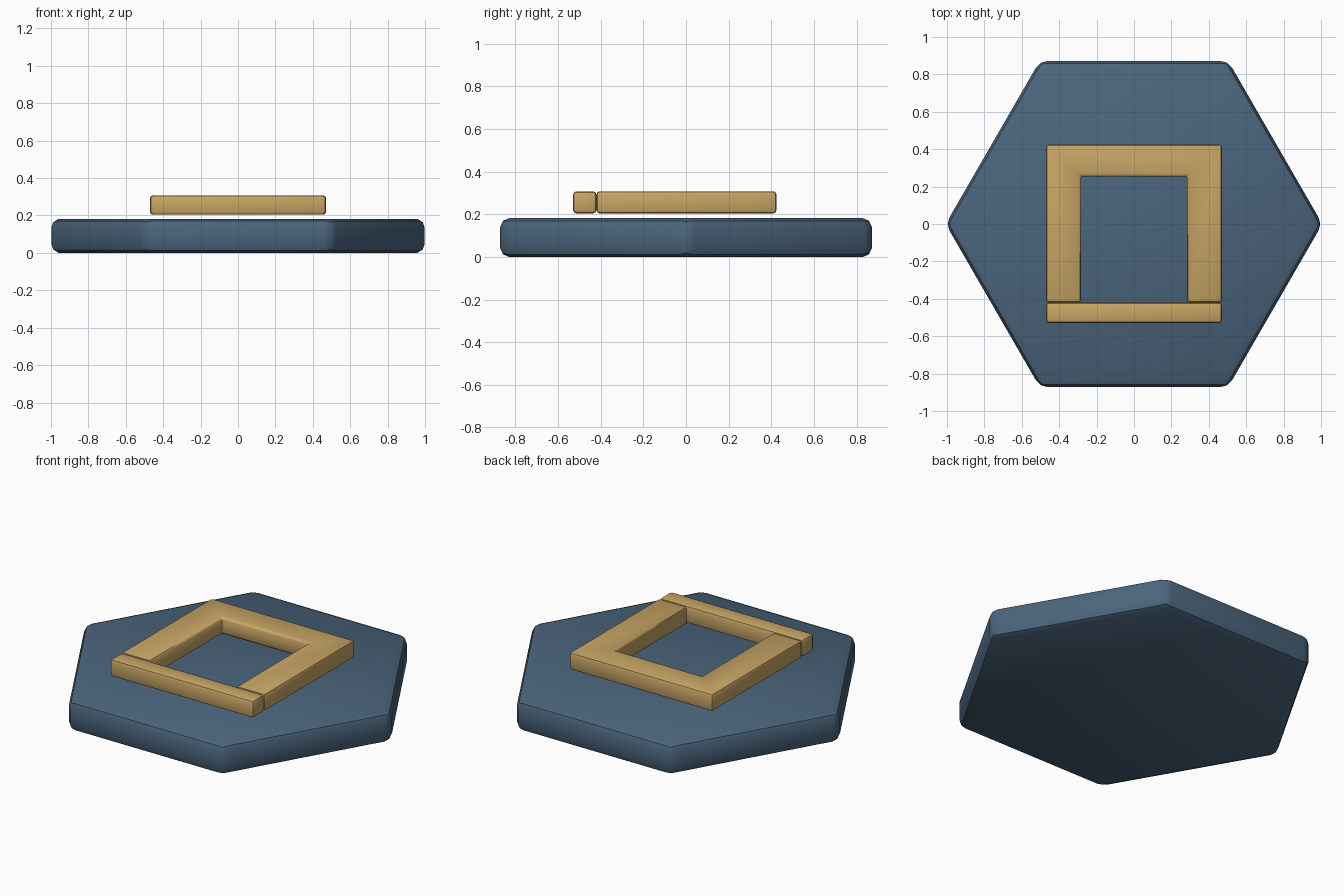
import bpy, bmesh, math

if "Cube" in bpy.data.objects:
    bpy.data.objects.remove(bpy.data.objects["Cube"])


def material(name, colour):
    m = bpy.data.materials.new(name)
    m.diffuse_color = (*colour, 1)
    m.use_nodes = True
    m.node_tree.nodes["Principled BSDF"].inputs["Base Color"].default_value = m.diffuse_color
    return m


BLUE = material("slate blue", (0.070, 0.130, 0.202))
GOLD = material("warm gold", (0.578, 0.381, 0.130))


def prism(name, outline, z0, z1, mat, bevel, segments=2):
    """Extrude a flat outline upward and round all its edges."""
    bm = bmesh.new()
    face = bm.faces.new([bm.verts.new((x, y, z0)) for x, y in outline])
    top = bmesh.ops.extrude_face_region(bm, geom=[face])["geom"]
    bmesh.ops.translate(bm, vec=(0, 0, z1 - z0),
                        verts=[g for g in top if isinstance(g, bmesh.types.BMVert)])
    bmesh.ops.recalc_face_normals(bm, faces=bm.faces)
    mesh = bpy.data.meshes.new(name)
    bm.to_mesh(mesh)
    bm.free()
    mesh.materials.append(mat)
    ob = bpy.data.objects.new(name, mesh)
    bpy.context.collection.objects.link(ob)
    mod = ob.modifiers.new("rounded edges", "BEVEL")
    mod.width = bevel
    mod.segments = segments
    mod.limit_method = 'ANGLE'
    bpy.ops.object.select_all(action='DESELECT')
    ob.select_set(True)
    bpy.context.view_layer.objects.active = ob
    bpy.ops.object.modifier_apply(modifier=mod.name)
    bpy.ops.object.shade_smooth_by_angle(angle=math.radians(35))
    return ob


# Hexagonal base with points to the left and right
R = 1.007
hexagon = [(R * math.cos(math.radians(60 * i)), R * math.sin(math.radians(60 * i)))
           for i in range(6)]
prism("hexagon_base", hexagon, 0.0, 0.182, BLUE, 0.042)

# Raised arch floating just above the base, open toward the front
Z0, Z1 = 0.204, 0.308
W, INNER = 0.47, 0.284
arch = [(-W, -0.42), (-INNER, -0.42), (-INNER, 0.255), (INNER, 0.255),
        (INNER, -0.42), (W, -0.42), (W, 0.424), (-W, 0.424)]
prism("arch_frame", arch, Z0, Z1, GOLD, 0.015)

# Bar closing the front of the arch
bar = [(-W, -0.53), (W, -0.53), (W, -0.42), (-W, -0.42)]
prism("front_bar", bar, Z0, Z1, GOLD, 0.017)
